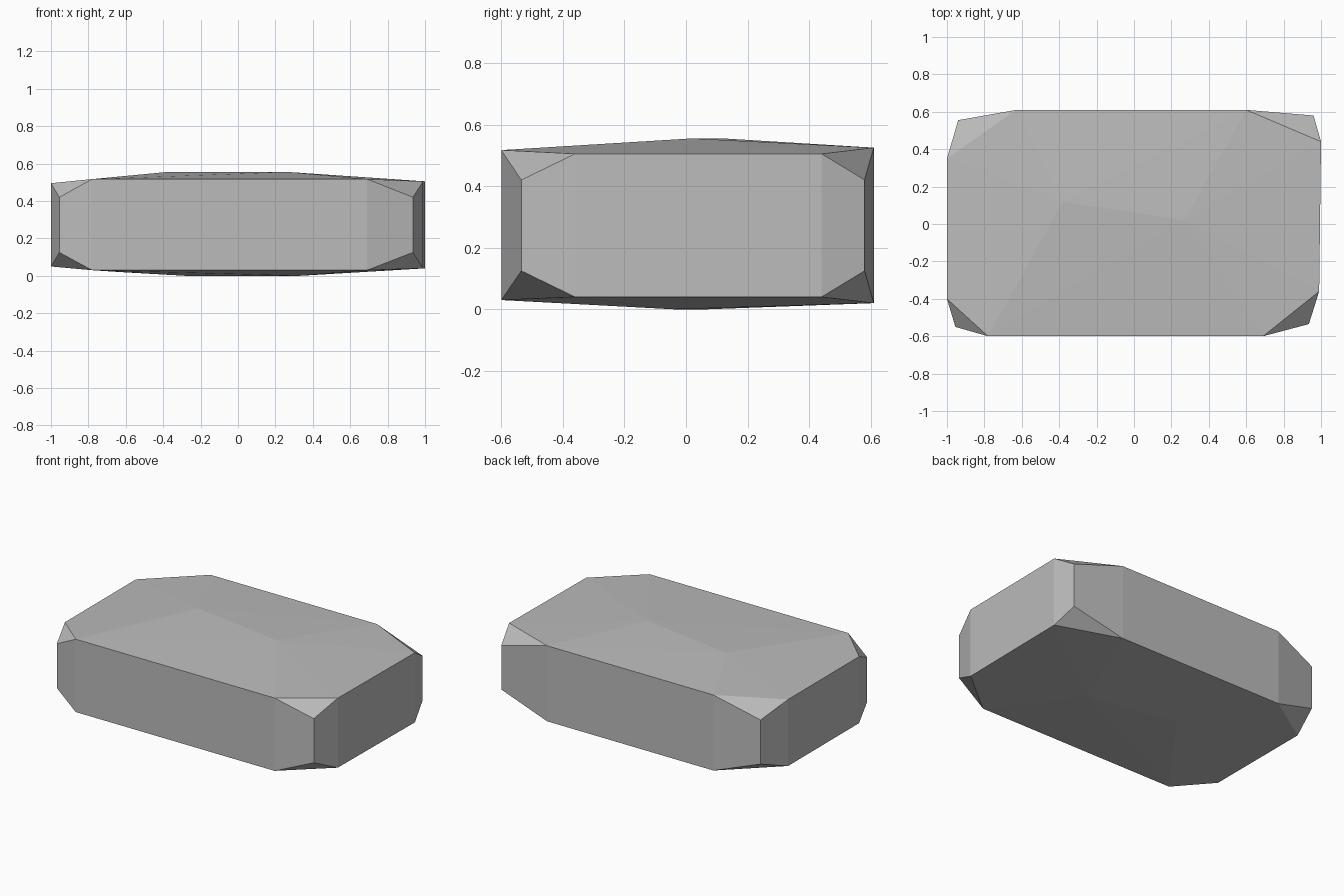
import bpy
import bmesh

cube = bpy.data.objects.get("Cube")
if cube:
    bpy.data.objects.remove(cube, do_unlink=True)

# Stone colour
stone = bpy.data.materials.new("stone grey")
stone.use_nodes = True
colour = (0.5, 0.5, 0.5, 1)
stone.diffuse_color = colour
stone.node_tree.nodes["Principled BSDF"].inputs["Base Color"].default_value = colour

# Each corner: end-face cut, long-face cut, and the chipped vertical edge (x, y)
corners = [
    ((-1.0, -0.40), (-0.78, -0.60), (-0.955, -0.55)),
    ((0.99, -0.36), (0.69, -0.60), (0.935, -0.535)),
    ((1.0, 0.44), (0.60, 0.61), (0.96, 0.58)),
    ((-1.0, 0.35), (-0.63, 0.61), (-0.94, 0.555)),
]

# Shallow ridges along the top and the underside
points = [(-0.38, 0.12, 0.555), (0.27, 0.02, 0.555),
          (0.33, -0.04, 0), (-0.28, 0.07, 0)]
for end, side, edge in corners:
    end_z = (0.05, 0.495) if end[0] < 0 else (0.04, 0.505)
    side_z = (0.03, 0.517) if side[1] < 0 else (0.02, 0.525)
    for place, heights in ((end, end_z), (side, side_z), (edge, (0.125, 0.42))):
        points += [(*place, z) for z in heights]

# Faceted slab wrapped around the points
bm = bmesh.new()
for p in points:
    bm.verts.new(p)
bmesh.ops.convex_hull(bm, input=bm.verts)
bmesh.ops.dissolve_limit(bm, angle_limit=0.01, verts=bm.verts, edges=bm.edges)
bmesh.ops.recalc_face_normals(bm, faces=bm.faces)
mesh = bpy.data.meshes.new("stone_slab")
bm.to_mesh(mesh)
bm.free()
mesh.materials.append(stone)
slab = bpy.data.objects.new("stone_slab", mesh)
bpy.context.collection.objects.link(slab)
